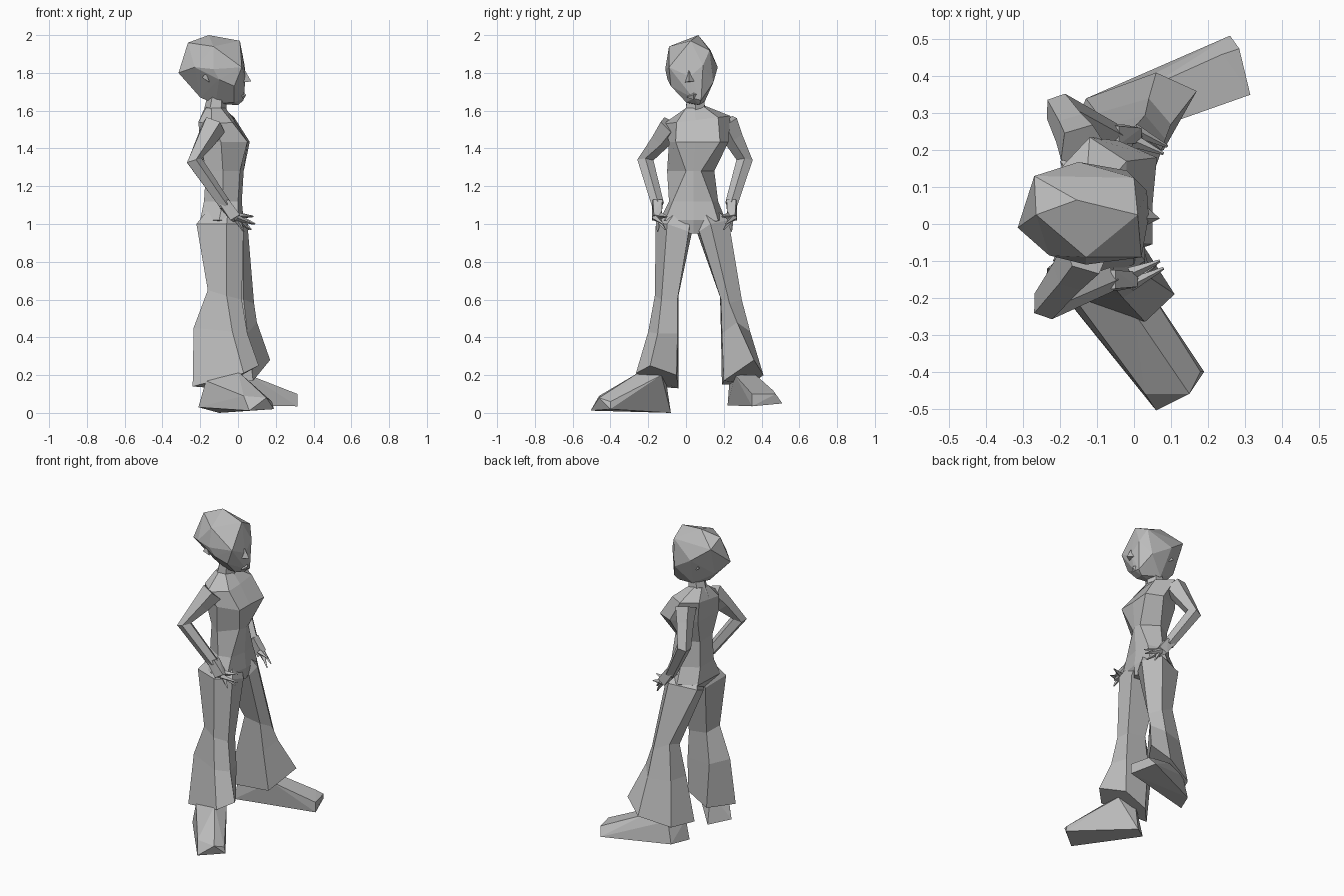
import bpy, bmesh, math
from mathutils import Vector

grey = bpy.data.materials.new("plain_grey")
grey.diffuse_color = (0.5, 0.5, 0.5, 1)


def finish(name, bm):
    bmesh.ops.recalc_face_normals(bm, faces=bm.faces)
    me = bpy.data.meshes.new(name)
    bm.to_mesh(me)
    bm.free()
    me.materials.append(grey)
    ob = bpy.data.objects.new(name, me)
    bpy.context.collection.objects.link(ob)
    return ob


def loft(name, rings):
    """Skin a stack of equal-sized rings and cap both ends."""
    bm = bmesh.new()
    loops = [[bm.verts.new(p) for p in r] for r in rings]
    n = len(loops[0])
    for a, b in zip(loops, loops[1:]):
        for i in range(n):
            j = (i + 1) % n
            bm.faces.new((a[i], a[j], b[j], b[i]))
    bm.faces.new(loops[0])
    bm.faces.new(loops[-1])
    return finish(name, bm)


def limb(name, path, sides=5):
    """Faceted tube along points (x, y, z, radius)."""
    pts = [Vector(p[:3]) for p in path]
    rings = []
    for i, p in enumerate(pts):
        d = (pts[min(i + 1, len(pts) - 1)] - pts[max(i - 1, 0)]).normalized()
        u = d.cross(Vector((0, 1, 0))).normalized()
        v = d.cross(u)
        rings.append([p + path[i][3] * (math.cos(t) * u + math.sin(t) * v)
                      for t in (2 * math.pi * k / sides for k in range(sides))])
    return loft(name, rings)


def hull(name, pts):
    bm = bmesh.new()
    for p in pts:
        bm.verts.new(p)
    res = bmesh.ops.convex_hull(bm, input=bm.verts)
    loose = {v for v in res["geom_interior"] if isinstance(v, bmesh.types.BMVert)}
    bmesh.ops.delete(bm, geom=list(loose), context='VERTS')
    return finish(name, bm)


# Head
hull("head", [
    (-.155, .065, 2.0), (.01, .025, 1.97), (-.27, .13, 1.92), (-.265, .025, 1.96),
    (-.13, -.09, 1.94), (0, .125, 1.92), (-.15, .168, 1.83), (-.315, -.01, 1.80),
    (-.23, -.085, 1.83), (-.13, -.11, 1.82), (.02, -.09, 1.83), (.035, .09, 1.84),
    (.04, .02, 1.78), (-.02, .145, 1.75), (-.02, -.08, 1.73), (.03, .04, 1.665),
    (.03, .08, 1.655), (0, .07, 1.63), (-.02, .0, 1.645), (-.12, .03, 1.635),
    (-.12, .1, 1.65), (-.25, .06, 1.73), (-.2, .04, 1.67), (-.1, -.098, 1.765)])
hull("nose", [(.07, .015, 1.755), (.03, -.005, 1.75), (.03, .05, 1.755), (.036, .015, 1.815)])
hull("lips", [(.043, .04, 1.685), (.02, 0, 1.67), (.02, .075, 1.69), (.03, .04, 1.66), (.025, .04, 1.70)])
for name, y, s in (("right_ear", -.08, -1), ("left_ear", .125, 1)):
    hull(name, [(-.17, y, 1.80), (-.15, y, 1.75), (-.19, y + s * .013, 1.775), (-.17, y - s * .05, 1.77)])

# Neck and torso, each level a ring from back right around the front
limb("neck", [(-.13, .05, 1.54, .075), (-.12, .05, 1.60, .06), (-.11, .05, 1.68, .05)], 6)
levels = [
    (.95, (-.15, .02), (-.1, -.02), (0, 0), (.03, .04), (0, .08), (-.1, .1), (-.15, .06)),
    (1.02, (-.2, -.07), (-.1, -.14), (0, -.11), (.03, .04), (.02, .17), (-.08, .21), (-.19, .15)),
    (1.12, (-.18, -.03), (-.08, -.09), (0, -.07), (.02, .04), (.01, .14), (-.08, .17), (-.18, .11)),
    (1.28, (-.17, -.03), (-.08, -.10), (.01, .0), (.03, .04), (.02, .08), (-.08, .15), (-.17, .10)),
    (1.435, (-.2, -.05), (-.09, -.09), (.05, -.055), (.05, .05), (.062, .18), (-.04, .225), (-.19, .15)),
    (1.55, (-.21, -.04), (-.14, -.12), (-.03, -.05), (-.02, .05), (-.02, .17), (-.12, .235), (-.2, .15)),
    (1.62, (-.17, .01), (-.14, 0), (-.09, 0), (-.07, .045), (-.09, .09), (-.13, .1), (-.17, .08))]
loft("torso", [[(x, y, r[0] + (.12 * (y - .05) if r[0] > 1.5 else 0)) for x, y in r[1:]]
               for r in levels])

# Flared trouser legs
loft("right_trouser_leg", [
    [(-.14, -.05, 1.1), (-.05, -.06, 1.1), (-.02, -.03, 1.1), (-.01, .03, 1.1), (-.14, .03, 1.1)],
    [(-.22, -.1, 1.0), (-.06, -.16, 1.0), (.03, -.1, 1.0), (.03, .015, .96), (-.16, .03, .95)],
    [(-.16, -.12, .65), (-.06, -.165, .62), (.02, -.13, .6), (.01, -.045, .6), (-.12, -.04, .62)],
    [(-.235, -.12, .45), (-.03, -.2, .43), (.05, -.15, .42), (.02, -.045, .42), (-.14, -.04, .42)],
    [(-.24, -.17, .14), (.03, -.265, .21), (.11, -.19, .25), (.02, -.05, .2), (-.12, -.04, .13)]])
loft("left_trouser_leg", [
    [(-.14, .05, 1.1), (-.02, .05, 1.1), (-.01, .08, 1.1), (-.04, .13, 1.1), (-.14, .1, 1.1)],
    [(-.17, .06, .95), (.03, .07, .96), (.05, .13, 1.0), (-.03, .225, 1.02), (-.2, .17, 1.0)],
    [(-.08, .18, .62), (.03, .185, .6), (.085, .23, .58), (.03, .295, .6), (-.07, .27, .65)],
    [(-.13, .185, .43), (.05, .19, .42), (.1, .27, .48), (.04, .34, .43), (-.1, .3, .43)],
    [(-.195, .19, .15), (.08, .2, .17), (.17, .36, .28), (.06, .41, .2), (-.13, .34, .15)]])

# Shoes
hull("right_shoe", [
    (.06, -.505, .012), (.19, -.40, .02), (.15, -.46, .08), (.03, -.46, .09), (.18, -.40, .06),
    (-.21, -.17, .03), (-.1, -.08, 0), (-.17, -.19, .17), (.01, -.13, .2), (0, -.24, .22),
    (-.1, -.11, .2)])
hull("left_shoe", [
    (.26, .51, .05), (.315, .35, .035), (.315, .35, .1), (.285, .475, .1), (.24, .46, .12),
    (-.18, .22, .04), (-.13, .34, .04), (-.16, .23, .17), (-.1, .33, .18), (.06, .26, .2),
    (.04, .37, .2)])

# Bent arms with hands on the hips
for side, s, shoulder, elbow, wrist in (
        ("right", -1, (-.13, -.08, 1.52), (-.235, -.215, 1.335), (-.07, -.15, 1.10)),
        ("left", 1, (-.14, .21, 1.54), (-.2, .31, 1.335), (-.06, .24, 1.10))):
    mid = Vector(shoulder).lerp(Vector(elbow), .4)
    limb(side + "_arm", [(*shoulder, .068), (*mid, .055), (*elbow, .045), (*wrist, .035)])
    w = Vector(wrist)
    hull(side + "_hand", [w + Vector((x, -s * y, z)) for x, y, z in (
        (-.03, -.03, .01), (.02, -.025, .03), (-.03, .025, -.01), (.02, .025, .03),
        (.03, -.03, -.08), (.08, -.02, -.05), (.05, .02, -.09), (.08, .02, -.06))])
    for i, (x, y, z) in enumerate(((.15, .03, -.1), (.13, .04, -.13), (.1, .0, -.14), (.14, .05, -.06))):
        tip = w + Vector((x, -s * y, z))
        root = w + Vector((.06, -s * (.01 * i - .015), -.065 + .01 * (i == 3)))
        limb(f"{side}_finger_{i + 1}", [(*root, .018), (*tip, .004)], 4)
